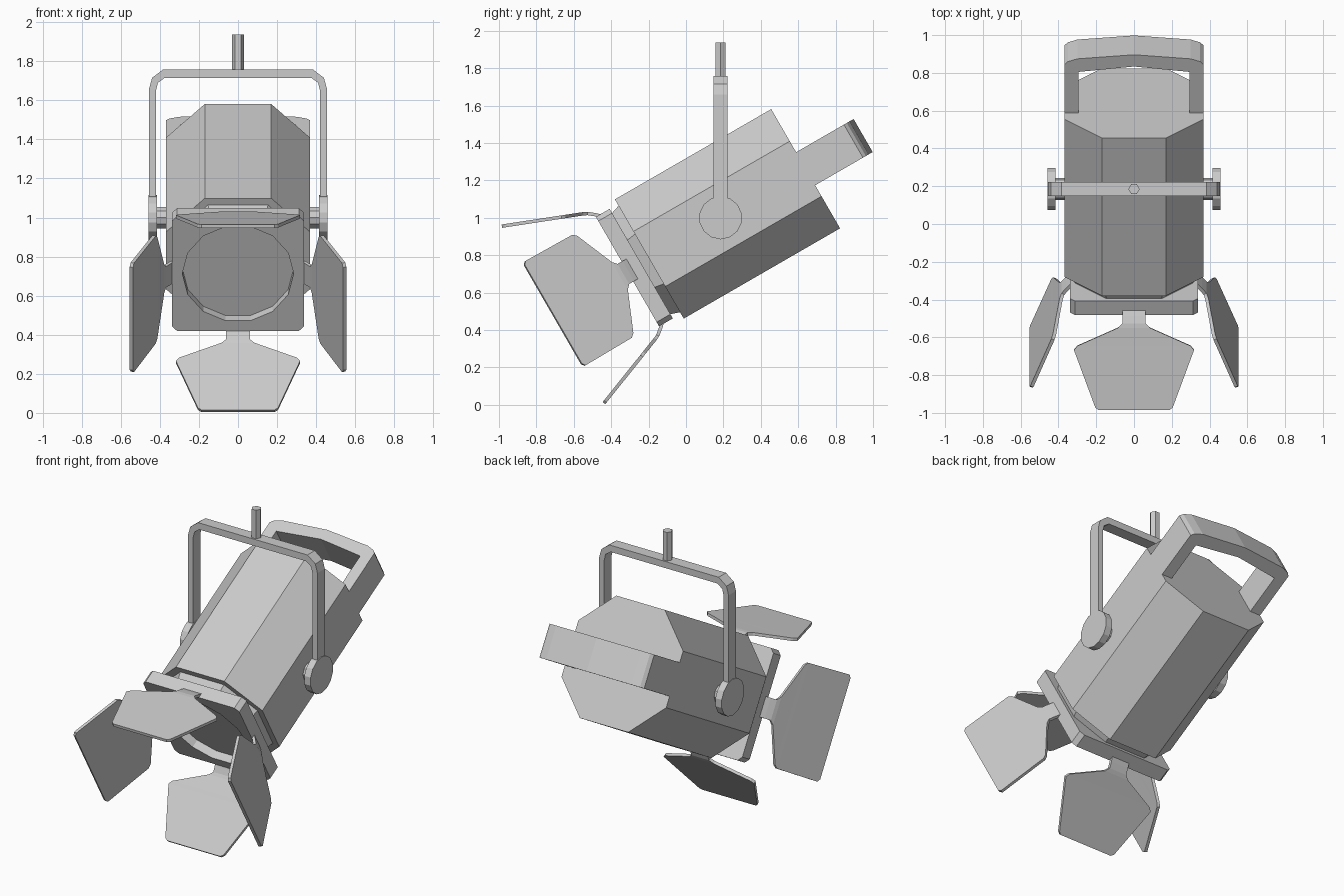
import bpy, bmesh
from math import sin, cos, pi, radians
from mathutils import Matrix, Vector

if "Cube" in bpy.data.objects:
    bpy.data.objects.remove(bpy.data.objects["Cube"])

PIVOT = Vector((0, 0.185, 1.0))
UPRIGHT = Matrix.Translation(PIVOT)
TILT = UPRIGHT @ Matrix.Rotation(radians(30), 4, 'X')   # lamp axis = local y, back is +y


def finish(name, bm, matrix):
    bmesh.ops.recalc_face_normals(bm, faces=bm.faces)
    me = bpy.data.meshes.new(name)
    bm.to_mesh(me)
    bm.free()
    ob = bpy.data.objects.new(name, me)
    bpy.context.collection.objects.link(ob)
    ob.matrix_world = matrix
    return ob


def prism(name, pts, a, b, axis, matrix, taper=1.0):
    """Extrude a 2D outline from a to b along an axis; far end scaled by taper."""
    place = {'x': lambda p, q, d: (d, p, q),
             'y': lambda p, q, d: (p, d, q),
             'z': lambda p, q, d: (p, q, d)}[axis]
    bm = bmesh.new()
    near = [bm.verts.new(place(p, q, a)) for p, q in pts]
    far = [bm.verts.new(place(p * taper, q * taper, b)) for p, q in pts]
    bm.faces.new(near)
    bm.faces.new(far)
    n = len(pts)
    for i in range(n):
        j = (i + 1) % n
        bm.faces.new((near[i], near[j], far[j], far[i]))
    return finish(name, bm, matrix)


def ring(r, n, phase=0.0):
    return [(r * cos(2 * pi * (i + phase) / n), r * sin(2 * pi * (i + phase) / n)) for i in range(n)]


def cut_square(h, k):
    """Square of half size h whose corners start at k."""
    return [(h, -k), (h, k), (k, h), (-k, h), (-h, k), (-h, -k), (-k, -h), (k, -h)]


def mirrored(half):
    """Complete an open half path (x > 0, ending on x = 0 or not) to the other side."""
    return half + [(-x, y) for x, y in reversed(half) if x > 0]


# Lamp housing and front collar
prism("housing", cut_square(0.368, 0.17), -0.44, 0.525, 'y', TILT)
prism("collar", cut_square(0.332, 0.155), -0.43, -0.50, 'y', TILT, 0.93)

# Rear handle: bent strap flush with the housing sides
outer = mirrored([(0.368, 0.51), (0.368, 0.82), (0.35, 0.838), (0.30, 0.855), (0, 0.88)])
inner = mirrored([(0.295, 0.51), (0.295, 0.775), (0, 0.808)])
prism("rear_handle", outer + inner[::-1], -0.102, 0.102, 'z', TILT)

# Front frame with round lens recess
frame = prism("front_frame", cut_square(0.338, 0.312), -0.575, -0.49, 'y', TILT)
cutter = prism("lens_cutter", ring(0.285, 14), -0.70, -0.522, 'y', TILT)
cutter.hide_render = True
cutter.hide_viewport = True
cutter.display_type = 'WIRE'
mod = frame.modifiers.new("lens_recess", 'BOOLEAN')
mod.operation = 'DIFFERENCE'
mod.solver = 'EXACT'
mod.object = cutter


def barn_door(name, angle, tip):
    """Flap as a strip of stations: (along axis, outward offset, half width)."""
    stations = [(-0.545, 0.325, 0.062), (-0.575, 0.352, 0.062), (-0.605, 0.376, 0.062),
                (-0.625, 0.386, 0.085), (-0.715, 0.421, 0.300), (-0.735, 0.429, 0.318),
                (-1.022, 0.541, tip), (-1.035, 0.546, tip - 0.018)]
    bm = bmesh.new()
    rows = [[bm.verts.new((s * hw, v, w)) for s in (-1, 1)] for v, w, hw in stations]
    for r0, r1 in zip(rows, rows[1:]):
        bm.faces.new((r0[0], r0[1], r1[1], r1[0]))
    ob = finish(name, bm, TILT @ Matrix.Rotation(radians(angle), 4, 'Y'))
    sol = ob.modifiers.new("thickness", 'SOLIDIFY')
    sol.thickness = 0.018
    sol.offset = 0


# Barn doors: top and bottom taper, the side pair stay wide
barn_door("top_barn_door", 0, 0.205)
barn_door("right_barn_door", 90, 0.322)
barn_door("bottom_barn_door", 180, 0.205)
barn_door("left_barn_door", 270, 0.322)

# Hanging yoke: bent flat bar
outer = mirrored([(0.455, 0.05), (0.455, 0.66), (0.44, 0.715), (0.385, 0.757)])
inner = mirrored([(0.42, 0.05), (0.42, 0.65), (0.41, 0.69), (0.375, 0.715)])
prism("yoke", outer + inner[::-1], -0.037, 0.037, 'y', UPRIGHT)

# Pivot discs and hubs on both sides
for side, s in (("right", 1), ("left", -1)):
    prism(side + "_pivot_disc", ring(0.115, 14, 0.5), s * 0.415, s * 0.459, 'x', UPRIGHT)
    prism(side + "_pivot_hub", ring(0.058, 10), s * 0.36, s * 0.42, 'x', UPRIGHT)

# Hanging stem
prism("hanging_stem", ring(0.03, 6), 0.74, 0.938, 'z', UPRIGHT)
